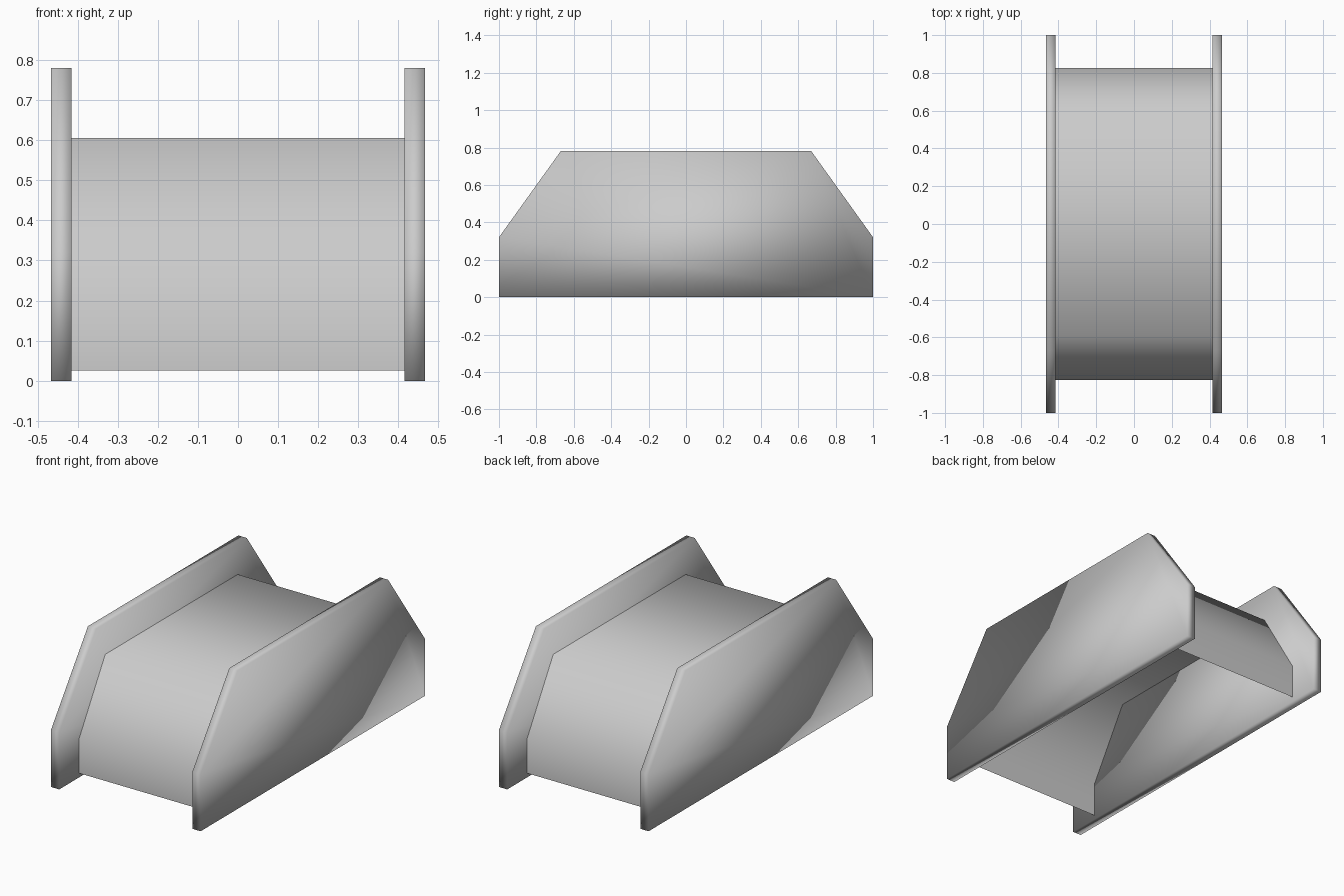
import bpy
import bmesh

cube = bpy.data.objects.get("Cube")
if cube:
    bpy.data.objects.remove(cube, do_unlink=True)

grey = bpy.data.materials.new("light grey")
grey.use_nodes = True
COLOUR = (0.6, 0.6, 0.6, 1)
grey.diffuse_color = COLOUR
grey.node_tree.nodes["Principled BSDF"].inputs["Base Color"].default_value = COLOUR

INNER, OUTER = 0.415, 0.467


def arch(half_base, half_top, bottom, knee, top):
    """Outline in (y, z): upright ends, sloped shoulders and a flat top."""
    half = [(half_base, bottom), (half_base, knee), (half_top, top)]
    return [(-y, z) for y, z in half] + half[::-1]


def extrude_profile(name, profile, x0, x1, solid):
    """Sweep an outline along x, either as a capped solid or an open sheet."""
    bm = bmesh.new()
    a = [bm.verts.new((x0, y, z)) for y, z in profile]
    b = [bm.verts.new((x1, y, z)) for y, z in profile]
    n = len(profile)
    for i in range(n if solid else n - 1):
        j = (i + 1) % n
        bm.faces.new((a[i], a[j], b[j], b[i]))
    if solid:
        bm.faces.new(a[::-1])
        bm.faces.new(b)
        bmesh.ops.recalc_face_normals(bm, faces=bm.faces)
    else:
        bm.normal_update()
        if sum(f.normal.z for f in bm.faces) < 0:
            bmesh.ops.reverse_faces(bm, faces=bm.faces)
    for f in bm.faces:
        f.smooth = True
    mesh = bpy.data.meshes.new(name)
    bm.to_mesh(mesh)
    bm.free()
    mesh.materials.append(grey)
    obj = bpy.data.objects.new(name, mesh)
    bpy.context.collection.objects.link(obj)
    return obj


# Tall side plates
plate = arch(1.0, 0.67, 0.0, 0.32, 0.78)
extrude_profile("left_side_plate", plate, INNER, OUTER, True)
extrude_profile("right_side_plate", plate, -OUTER, -INNER, True)

# Thin folded cover between the plates, open underneath
cover = arch(0.825, 0.59, 0.025, 0.215, 0.605)
extrude_profile("folded_cover", cover, -INNER, INNER, False)
